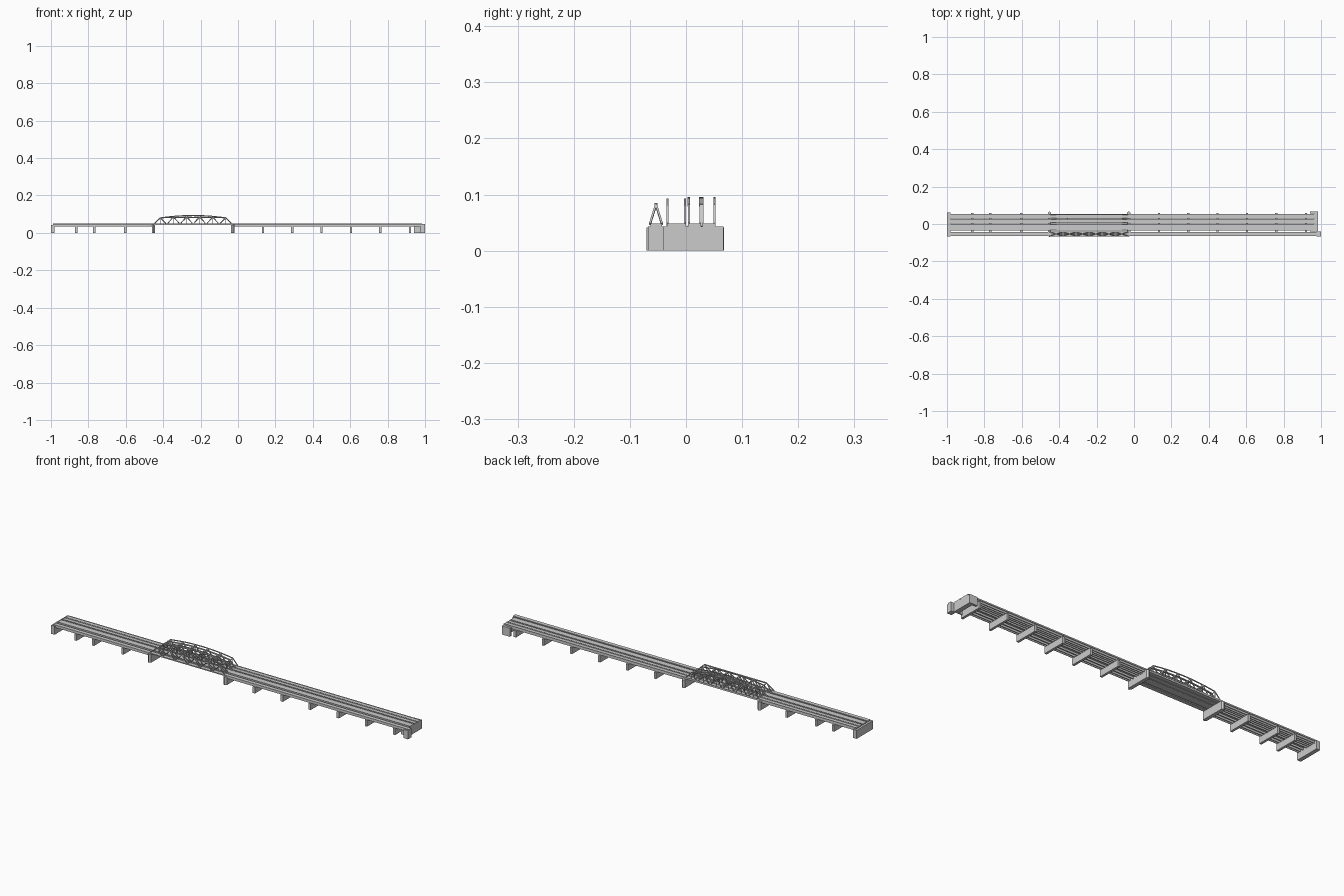
import bpy, bmesh, math
from mathutils import Vector

if "Cube" in bpy.data.objects:
    bpy.data.objects.remove(bpy.data.objects["Cube"])

X0, X1 = -0.45, -0.03          # main span ends
N = 6                          # truss panels
STEP = (X1 - X0) / N


def add_box(bm, a, b):
    """Box between two opposite corners."""
    vs = [bm.verts.new((x, y, z)) for x in (a[0], b[0]) for y in (a[1], b[1]) for z in (a[2], b[2])]
    for f in ((0, 1, 3, 2), (4, 6, 7, 5), (0, 4, 5, 1), (2, 3, 7, 6), (0, 2, 6, 4), (1, 5, 7, 3)):
        bm.faces.new([vs[i] for i in f])


def add_bar(bm, p, q, w=0.004):
    """Square bar from p to q."""
    p, q = Vector(p), Vector(q)
    d = (q - p).normalized()
    up = Vector((0, 1, 0)) if abs(d.y) < 0.9 else Vector((0, 0, 1))
    s = d.cross(up).normalized() * w / 2
    t = d.cross(s).normalized() * w / 2
    ring = [[bm.verts.new(c + i * s + j * t) for i, j in ((-1, -1), (1, -1), (1, 1), (-1, 1))] for c in (p, q)]
    for k in range(4):
        n = (k + 1) % 4
        bm.faces.new((ring[0][k], ring[0][n], ring[1][n], ring[1][k]))
    bm.faces.new(ring[0][::-1])
    bm.faces.new(ring[1])


def finish(name, bm):
    bmesh.ops.recalc_face_normals(bm, faces=bm.faces)
    me = bpy.data.meshes.new(name)
    bm.to_mesh(me)
    bm.free()
    ob = bpy.data.objects.new(name, me)
    bpy.context.collection.objects.link(ob)
    return ob


def boxes(name, items):
    bm = bmesh.new()
    for a, b in items:
        add_box(bm, a, b)
    return finish(name, bm)


# Approach piers: slim walls across the full width
for i, x in enumerate((-0.865, -0.768, -0.603, 0.133, 0.29, 0.446, 0.604, 0.761, 0.919)):
    boxes(f"approach_pier_{i}", [((x - 0.006, -0.064, 0), (x + 0.006, 0.058, 0.033))])

# River piers with pointed ends
for i, x in enumerate((X0 - 0.002, X1 + 0.002)):
    bm = bmesh.new()
    h = 0.009
    outline = [(-h, -0.062), (0, -0.07), (h, -0.062), (h, 0.06), (0, 0.068), (-h, 0.06)]
    face = bm.faces.new([bm.verts.new((x + u, v, 0)) for u, v in outline])
    top = bmesh.ops.extrude_face_region(bm, geom=[face], use_keep_orig=True)
    bmesh.ops.translate(bm, verts=[v for v in top["geom"] if isinstance(v, bmesh.types.BMVert)], vec=(0, 0, 0.041))
    finish(f"river_pier_{i}", bm)

# Abutments
boxes("left_abutment", [((-1, -0.068, 0), (-0.98, 0.062, 0.043))])
boxes("right_abutment", [((0.975, -0.068, 0), (1, -0.04, 0.043)),
                         ((0.962, -0.04, 0), (0.985, 0.058, 0.043)),
                         ((0.94, 0.055, 0), (0.985, 0.067, 0.043)),
                         ((0.94, -0.04, 0), (0.962, -0.034, 0.043))])

# Road and rail decks, each with girders on the approaches
decks = {"wide_deck": (-0.034, 0.0), "middle_deck": (0.004, 0.027), "rear_deck": (0.029, 0.053)}
for name, (ya, yb) in decks.items():
    boxes(name, [((-0.99, ya, 0.043), (0.985, yb, 0.048))])
    girders = []
    for xa, xb in ((-0.98, X0), (X1, 0.975)):
        for y in (ya + 0.005, yb - 0.005):
            girders.append(((xa, y - 0.0015, 0.033), (xb, y + 0.0015, 0.043)))
    boxes(name + "_girders", girders)
    boxes(name + "_edges", [((-0.99, y - 0.001, 0.048), (0.985, y + 0.001, 0.050))
                            for y in (ya + 0.001, yb - 0.001)])

# Footbridge deck with its girder
boxes("footbridge_deck", [((-0.99, -0.063, 0.043), (1, -0.043, 0.048))])
boxes("footbridge_girder", [((xa, y - 0.0015, 0.033), (xb, y + 0.0015, 0.043))
                            for xa, xb in ((-0.98, X0), (X1, 0.975)) for y in (-0.059, -0.047)])


# Arched side trusses of the main span
def side_truss(name, y, base, end, peak):
    bm = bmesh.new()
    bottom = [Vector((X0 + STEP * i, y, base)) for i in range(N + 1)]
    top = []
    for i in range(N):
        u = (i + 0.5 - N / 2) / ((N - 1) / 2)
        top.append(Vector((X0 + STEP * (i + 0.5), y, end + (peak - end) * (1 - u * u))))
    add_bar(bm, bottom[0], bottom[-1])
    # Smooth chord drawn through extra points on the arch
    chord = []
    for k in range(13):
        u = k / 6 - 1
        chord.append(Vector((top[0].x + (top[-1].x - top[0].x) * k / 12, y, end + (peak - end) * (1 - u * u))))
    for p, q in zip(chord, chord[1:]):
        add_bar(bm, p, q)
    for i, p in enumerate(top):
        add_bar(bm, bottom[i], p, 0.0035)
        add_bar(bm, p, bottom[i + 1], 0.0035)
        add_bar(bm, p, (p.x, y, base), 0.0025)
    finish(name, bm)


side_truss("wide_truss_front", -0.033, 0.046, 0.078, 0.091)
side_truss("wide_truss_rear", -0.002, 0.046, 0.078, 0.091)
for i, y in enumerate((0.005, 0.0255, 0.0295, 0.051)):
    side_truss(f"rail_truss_{i}", y, 0.043, 0.081, 0.094)

# Footbridge truss: triangular section with one top chord
bm = bmesh.new()
yc, zt = -0.0535, 0.082
tops = [Vector((X0 + STEP * (i + 0.5), yc, zt)) for i in range(N)]
add_bar(bm, tops[0], tops[-1], 0.005)
for y in (-0.064, -0.043):
    add_bar(bm, (X0, y, 0.048), (X1, y, 0.048))
    for i, p in enumerate(tops):
        add_bar(bm, (X0 + STEP * i, y, 0.048), p, 0.0035)
        add_bar(bm, p, (X0 + STEP * (i + 1), y, 0.048), 0.0035)
finish("footbridge_truss", bm)
